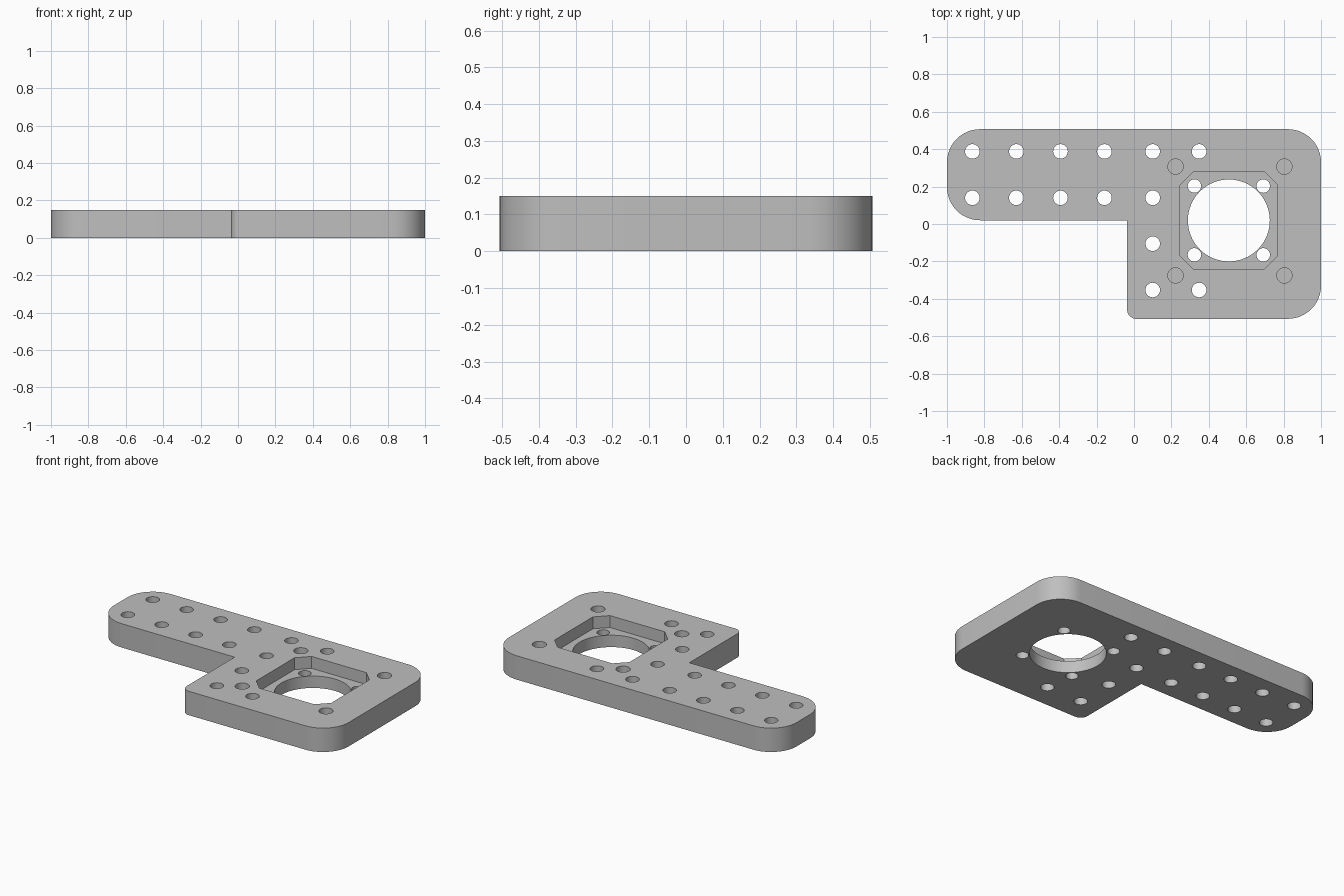
import bpy
import bmesh
from math import radians, pi, sin, cos
from mathutils import Vector

cube = bpy.data.objects.get("Cube")
if cube:
    bpy.data.objects.remove(cube, do_unlink=True)

THICK = 0.15
POCKET_FLOOR = 0.075
BLIND_FLOOR = 0.07
ABOVE, BELOW = THICK + 0.05, -0.05

grey = bpy.data.materials.new("Plain grey")
grey.use_nodes = True
GREY = (0.52, 0.52, 0.52, 1)
grey.diffuse_color = GREY
grey.node_tree.nodes["Principled BSDF"].inputs["Base Color"].default_value = GREY


def rounded(corners, segments):
    """Counter-clockwise outline from (x, y, radius); one segment gives a chamfer."""
    points = []
    for i, (x, y, r) in enumerate(corners):
        p = Vector((x, y))
        if r == 0:
            points.append(p)
            continue
        a = (Vector(corners[i - 1][:2]) - p).normalized()
        b = (Vector(corners[(i + 1) % len(corners)][:2]) - p).normalized()
        centre = p + (a + b) * r
        for k in range(segments + 1):
            t = k / segments * pi / 2
            points.append(centre - b * r * cos(t) - a * r * sin(t))
    return points


def circle(x, y, r, segments):
    return [Vector((x + r * cos(2 * pi * k / segments), y + r * sin(2 * pi * k / segments)))
            for k in range(segments)]


def prism(bm, outline, z0, z1):
    low = [bm.verts.new((p.x, p.y, z0)) for p in outline]
    high = [bm.verts.new((p.x, p.y, z1)) for p in outline]
    bm.faces.new(low[::-1])
    bm.faces.new(high)
    for i in range(len(low)):
        bm.faces.new((low[i - 1], low[i], high[i], high[i - 1]))


def make_object(name, prisms):
    bm = bmesh.new()
    for outline, z0, z1 in prisms:
        prism(bm, outline, z0, z1)
    mesh = bpy.data.meshes.new(name)
    bm.to_mesh(mesh)
    bm.free()
    mesh.materials.append(grey)
    obj = bpy.data.objects.new(name, mesh)
    bpy.context.collection.objects.link(obj)
    return obj


def cut(target, cutter):
    cutter.hide_render = True
    mod = target.modifiers.new("Cut", "BOOLEAN")
    mod.operation = "DIFFERENCE"
    mod.solver = "EXACT"
    mod.object = cutter
    bpy.context.view_layer.objects.active = target
    bpy.ops.object.modifier_apply(modifier=mod.name)
    bpy.data.objects.remove(cutter, do_unlink=True)


# L-shaped plate with rounded corners
R = 0.177
plate = make_object("mounting_plate", [(rounded([
    (-1, 0.02, R), (-0.037, 0.02, 0), (-0.037, -0.507, 0.05),
    (1, -0.507, R), (1, 0.507, R), (-1, 0.507, R)], 12), 0, THICK)])

# Chamfered square pocket, sunk from the top
CX, CY, HALF = 0.507, 0.019, 0.26
pocket = [(CX + sx * HALF, CY + sy * HALF, 0.07)
          for sx, sy in ((-1, -1), (1, -1), (1, 1), (-1, 1))]
cut(plate, make_object("pocket_cutter", [(rounded(pocket, 1), POCKET_FLOOR, ABOVE)]))

# Grid of through holes along the arm and around the inner corner
cols = (-0.864, -0.629, -0.393, -0.158, 0.1, 0.348)
rows = (0.388, 0.14, -0.105, -0.353)
holes = [(x, rows[0]) for x in cols] + [(x, rows[1]) for x in cols[:5]]
holes += [(cols[4], rows[2]), (cols[4], rows[3]), (cols[5], rows[3])]
cutters = [(circle(x, y, 0.039, 32), BELOW, ABOVE) for x, y in holes]

# Large bore, four small holes in the pocket, four blind holes around it
cutters.append((circle(CX, CY, 0.219, 64), BELOW, ABOVE))
for sx in (-1, 1):
    for sy in (-1, 1):
        cutters.append((circle(CX + sx * 0.184, CY + sy * 0.184, 0.036, 32), BELOW, ABOVE))
        cutters.append((circle(CX + 0.006 + sx * 0.291, CY - 0.003 + sy * 0.291, 0.041, 32),
                        BLIND_FLOOR, ABOVE))
cut(plate, make_object("hole_cutter", cutters))

# Smooth round walls, keep crisp edges
bpy.ops.object.select_all(action="DESELECT")
plate.select_set(True)
bpy.context.view_layer.objects.active = plate
bpy.ops.object.shade_smooth_by_angle(angle=radians(30))
